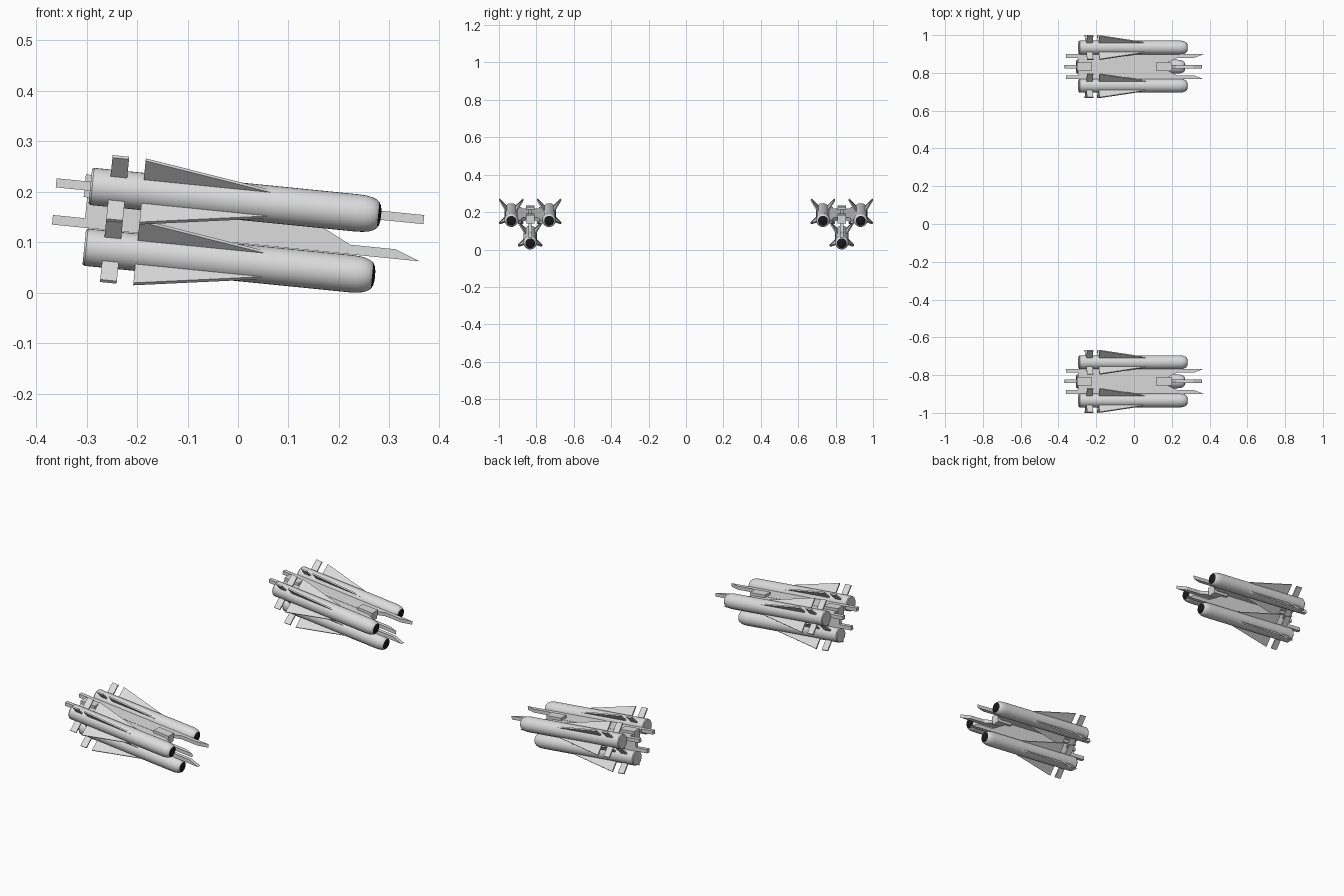
import bpy, bmesh, math
from mathutils import Matrix, Vector

if "Cube" in bpy.data.objects:
    bpy.data.objects.remove(bpy.data.objects["Cube"])


def material(name, rgb):
    m = bpy.data.materials.new(name)
    m.diffuse_color = (*rgb, 1)
    m.use_nodes = True
    m.node_tree.nodes["Principled BSDF"].inputs["Base Color"].default_value = m.diffuse_color
    return m


LIGHT = material("light grey", (0.72, 0.72, 0.72))
BLACK = material("seeker black", (0.01, 0.01, 0.01))


def finish(name, bm, matrix, mats, smooth=False):
    bmesh.ops.remove_doubles(bm, verts=bm.verts, dist=1e-6)
    bmesh.ops.recalc_face_normals(bm, faces=bm.faces)
    bm.transform(matrix)
    me = bpy.data.meshes.new(name)
    bm.to_mesh(me)
    bm.free()
    for m in mats:
        me.materials.append(m)
    ob = bpy.data.objects.new(name, me)
    bpy.context.collection.objects.link(ob)
    if smooth:
        bpy.ops.object.select_all(action='DESELECT')
        ob.select_set(True)
        bpy.context.view_layer.objects.active = ob
        bpy.ops.object.shade_smooth_by_angle(angle=math.radians(35))
    return ob


def lathe(name, profile, matrix, black_from, sides=32):
    """Revolve (x, radius) points around the x axis."""
    bm = bmesh.new()
    vs = [bm.verts.new((x, 0, r)) for x, r in profile]
    es = [bm.edges.new(p) for p in zip(vs, vs[1:])]
    bmesh.ops.spin(bm, geom=vs + es, cent=(0, 0, 0), axis=(1, 0, 0),
                   angle=math.tau, steps=sides, use_duplicate=False)
    bmesh.ops.remove_doubles(bm, verts=bm.verts, dist=1e-6)
    for f in bm.faces:
        f.material_index = int(f.calc_center_median().x > black_from)
    return finish(name, bm, matrix, [LIGHT, BLACK], True)


def plate(name, outline, thick, matrix):
    """Extrude an (x, radial) outline; radial direction is local +z."""
    bm = bmesh.new()
    f = bm.faces.new([bm.verts.new((x, -thick / 2, r)) for x, r in outline])
    ext = bmesh.ops.extrude_face_region(bm, geom=[f])
    bmesh.ops.translate(bm, vec=(0, thick, 0),
                        verts=[v for v in ext['geom'] if isinstance(v, bmesh.types.BMVert)])
    return finish(name, bm, matrix, [LIGHT])


def box(name, x0, x1, width, matrix):
    h = width / 2
    return plate(name, [(x0, -h), (x1, -h), (x1, h), (x0, h)], width, matrix)


def turn(deg):
    return Matrix.Rotation(math.radians(deg), 4, 'X')


BODY = [(-0.294, 0), (-0.294, 0.034), (-0.290, 0.037), (0.238, 0.037), (0.252, 0.0362),
        (0.264, 0.034), (0.273, 0.0305), (0.279, 0.026), (0.283, 0.0185), (0.2845, 0.010), (0.285, 0)]
WING = [(-0.19, 0.030), (0.08, 0.033), (-0.19, 0.0895)]
TAIL = [(-0.256, 0.030), (-0.223, 0.030), (-0.223, 0.0895), (-0.256, 0.0895)]


def missile(name, matrix):
    lathe(name + "_body", BODY, matrix, 0.2785)
    for i in range(4):
        m = matrix @ turn(45 + 90 * i)
        plate(f"{name}_wing_{i}", WING, 0.007, m)
        plate(f"{name}_tail_fin_{i}", TAIL, 0.007, m)


def rail(name, r, matrix):
    """Launch rail whose outer edge is at radius r, with a web to the centre."""
    k = r - 0.019
    plate(name, [(-0.362, r), (0.37, r), (0.32, k), (0.23, k), (0.23 - 2 * k, 0),
                 (-0.298, 0), (-0.298, k), (-0.362, k)], 0.018, matrix)


# Two triple racks, pitched nose down
for side, y in (("left", -0.833), ("right", 0.833)):
    base = Matrix.Translation((0, y, 0.182)) @ Matrix.Rotation(math.atan(0.1), 4, 'Y')
    # central spine with end blocks
    box(side + "_spine", -0.298, 0.2, 0.02, base)
    box(side + "_rear_block", -0.305, -0.225, 0.045, base)
    box(side + "_front_block", 0.115, 0.2, 0.045, base)
    # rails and missiles: below and at both sides
    for part, ang, edge, axis in (("lower", 180, 0.083, 0.121),
                                  ("inner", 90, 0.066, 0.101),
                                  ("outer", -90, 0.066, 0.101)):
        rail(f"{side}_{part}_rail", edge, base @ turn(ang))
        offset = turn(ang) @ Vector((0, 0, axis))
        missile(f"{side}_{part}_missile", base @ Matrix.Translation(offset))
